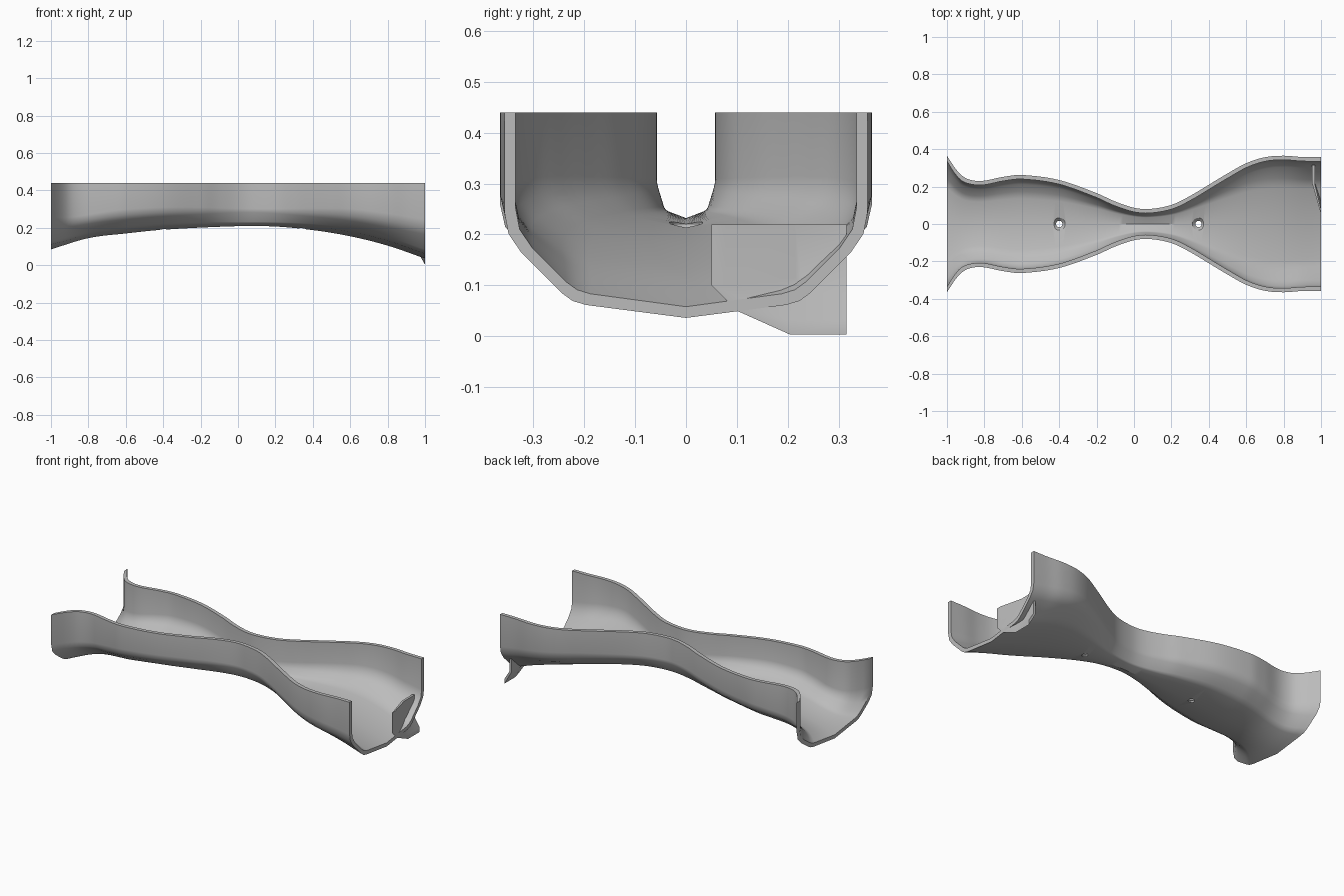
import bpy, bmesh, math

if "Cube" in bpy.data.objects:
    bpy.data.objects.remove(bpy.data.objects["Cube"], do_unlink=True)

grey = bpy.data.materials.new("plain grey")
grey.use_nodes = True
grey.diffuse_color = (0.5, 0.5, 0.5, 1)
grey.node_tree.nodes["Principled BSDF"].inputs["Base Color"].default_value = (0.5, 0.5, 0.5, 1)

TOP, THICK, STEPS = 0.44, 0.022, 100
HALF_WIDTH = [(-1, .365), (-.95, .29), (-.9, .245), (-.82, .23), (-.7, .252), (-.6, .262),
              (-.4, .235), (-.2, .165), (-.1, .12), (0, .087), (.08, .08), (.2, .102),
              (.3, .15), (.4, .21), (.5, .27), (.6, .325), (.7, .357), (.8, .365),
              (.9, .358), (1, .357)]
KEEL = [(-1, .085), (-.8, .145), (-.6, .17), (-.4, .19), (0, .209), (.2, .207),
        (.4, .188), (.6, .155), (.8, .105), (1, .036)]
WALL_FOOT = [(-1, .21), (-.6, .265), (0, .292), (.5, .27), (.8, .23), (1, .198)]


def curve(points, x):
    """Smooth Hermite interpolation through (x, value) points."""
    def slope(i):
        a, b = points[max(i - 1, 0)], points[min(i + 1, len(points) - 1)]
        return (b[1] - a[1]) / (b[0] - a[0])
    i = 0
    while i < len(points) - 2 and x > points[i + 1][0]:
        i += 1
    (x0, v0), (x1, v1) = points[i], points[i + 1]
    h = x1 - x0
    t = (x - x0) / h
    s = 1 - t
    return (v0 * s * s * (1 + 2 * t) + v1 * t * t * (3 - 2 * t)
            + h * (slope(i) * t * s * s - slope(i + 1) * t * t * s))


def rounded(a, corner, b, size):
    """Replace a corner by a short arc."""
    def toward(p):
        d = math.dist(p, corner)
        f = min(size / d, 0.45)
        return [c + (q - c) * f for c, q in zip(corner, p)]
    p, q = toward(a), toward(b)
    mid = [(m + n) / 4 + c / 2 for m, n, c in zip(p, q, corner)]
    return [p, mid, q]


def half_section(x, inner):
    w, keel, foot = curve(HALF_WIDTH, x), curve(KEEL, x), curve(WALL_FOOT, x)
    flare = (curve(HALF_WIDTH, min(x + .01, 1)) - curve(HALF_WIDTH, max(x - .01, -1))) / .02
    side = THICK * math.sqrt(1 + min(flare * flare, 1)) if inner else 0
    lift = THICK if inner else 0
    rim = (w - side, TOP)
    corner = (w - side, foot + lift * .4)
    chine = (w * .63 - lift * .4, keel + .012 + w * .048 + lift)
    centre = (0, keel + lift)
    return ([rim] + rounded(rim, corner, chine, w * .13)
            + rounded(corner, chine, centre, w * .08) + [centre])


def finish(obj):
    obj.data.materials.clear()
    obj.data.materials.append(grey)
    bpy.ops.object.select_all(action='DESELECT')
    obj.select_set(True)
    bpy.context.view_layer.objects.active = obj
    bpy.ops.object.shade_smooth_by_angle(angle=math.radians(32))


def new_object(name, bm):
    bmesh.ops.recalc_face_normals(bm, faces=bm.faces)
    mesh = bpy.data.meshes.new(name)
    bm.to_mesh(mesh)
    bm.free()
    obj = bpy.data.objects.new(name, mesh)
    bpy.context.collection.objects.link(obj)
    return obj


def full_section(x):
    outer, inner = half_section(x, False), half_section(x, True)
    mirror = lambda pts: [(-y, z) for y, z in pts[-2::-1]]
    return outer + mirror(outer) + (inner + mirror(inner))[::-1]


# Trough: closed wall section lofted along its length
bm = bmesh.new()
rings = []
for i in range(STEPS + 1):
    x = -1 + 2 * i / STEPS
    rings.append([bm.verts.new((x, y, z)) for y, z in full_section(x)])
n = len(rings[0])
for a, b in zip(rings, rings[1:]):
    for j in range(n):
        k = (j + 1) % n
        bm.faces.new((a[j], a[k], b[k], b[j]))
for ring in (rings[0], rings[-1]):
    for j in range(n // 2 - 1):
        bm.faces.new((ring[j], ring[j + 1], ring[n - 2 - j], ring[n - 1 - j]))
trough = new_object("trough", bm)

# Countersunk screw holes in the floor
for hole_x in (-.4, .345):
    floor = curve(KEEL, hole_x) + THICK
    bm = bmesh.new()
    loops = []
    for r, z in ((.017, floor - .06), (.017, floor - .012), (.033, floor + .004), (.033, floor + .02)):
        loops.append([bm.verts.new((hole_x + r * math.cos(t * math.tau / 32),
                                    r * math.sin(t * math.tau / 32), z)) for t in range(32)])
    for a, b in zip(loops, loops[1:]):
        for j in range(32):
            k = (j + 1) % 32
            bm.faces.new((a[j], a[k], b[k], b[j]))
    bm.faces.new(loops[0])
    bm.faces.new(loops[-1])
    cutter = new_object("hole_cutter", bm)
    cutter.hide_render = True
    mod = trough.modifiers.new("hole", 'BOOLEAN')
    mod.operation, mod.solver, mod.object = 'DIFFERENCE', 'EXACT', cutter
    bpy.context.view_layer.objects.active = trough
    bpy.ops.object.modifier_apply(modifier=mod.name)
    bpy.data.objects.remove(cutter, do_unlink=True)
finish(trough)

# End bracket: flat back panel flaring out to the open end on its side and bottom
BACK, END, EDGE, CAP = .953, 1.0, .315, .22
back = [(EDGE, CAP), (.215, CAP), (.215, .115), (.23, .085), (EDGE, .085)]
flare = [(.05, CAP), (.05, .1), (.10, .05), (.205, .003), (EDGE, .003)]
bm = bmesh.new()


def layer(inset):
    """One skin of the bracket; the second skin is set in by the wall thickness."""
    b = [bm.verts.new((BACK + inset * .5, y, z)) for y, z in back]
    f = []
    for i, (y, z) in enumerate(flare):
        f.append(bm.verts.new((END, y + inset * (1, 1, .8, 0, 0)[i],
                               z + inset * (0, 0, .7, 1, 1)[i])))
    return b, f


skins = [layer(0), layer(.028)]
for b, f in skins:
    bm.faces.new(b)
    for quad in ((b[1], f[0], f[1], b[2]), (b[3], f[3], f[4], b[4])):
        bm.faces.new(quad)
    bm.faces.new((b[2], f[1], f[2]))
    bm.faces.new((b[2], f[2], b[3]))
    bm.faces.new((b[3], f[2], f[3]))
rims = [[b[0], b[1]] + f + [b[4]] for b, f in skins]
for j in range(len(rims[0])):
    k = (j + 1) % len(rims[0])
    bm.faces.new((rims[0][j], rims[0][k], rims[1][k], rims[1][j]))
finish(new_object("end_bracket", bm))
